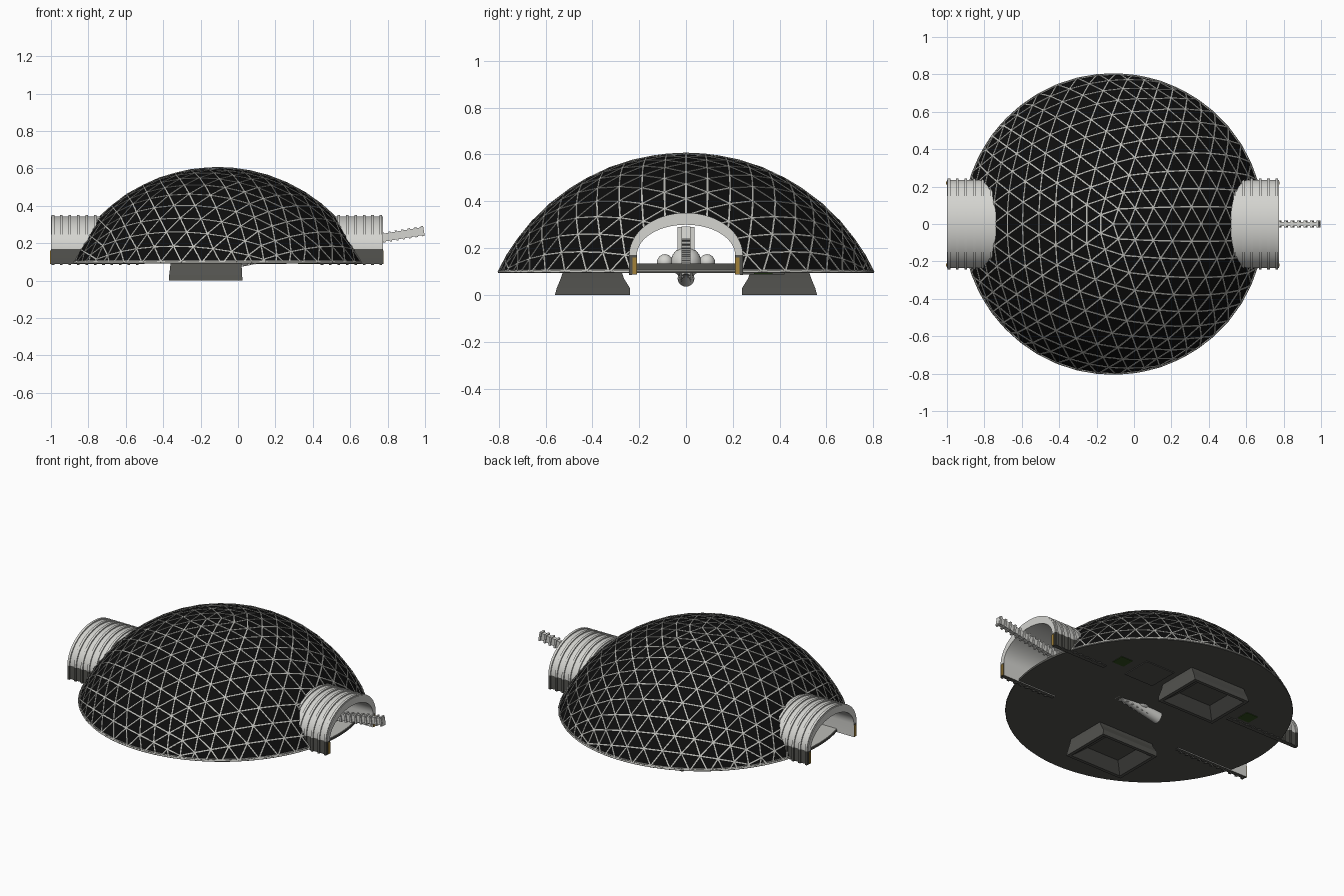
import bpy, bmesh, math
from mathutils import Vector, Matrix

if "Cube" in bpy.data.objects:
    bpy.data.objects.remove(bpy.data.objects["Cube"])

CX, R, RIM_Z = -0.11, 0.89, 0.10          # dome axis, sphere radius, rim height
C = Vector((CX, 0, 0.605 - R))


def mat(name, r, g, b):
    m = bpy.data.materials.new(name)
    m.diffuse_color = (r, g, b, 1)
    m.use_nodes = True
    m.node_tree.nodes["Principled BSDF"].inputs["Base Color"].default_value = m.diffuse_color
    return m


BLACK = mat("panel_black", 0.004, 0.004, 0.004)
STRUT = mat("strut_grey", 0.50, 0.50, 0.47)
WHITE = mat("shell_white", 0.66, 0.66, 0.63)
DARK = mat("dark_grey", 0.085, 0.085, 0.077)
GOLD = mat("gold", 0.36, 0.22, 0.04)
GREEN = mat("dark_green", 0.03, 0.07, 0.012)


def finish(name, bm, mats, smooth=False):
    bmesh.ops.recalc_face_normals(bm, faces=bm.faces[:])
    me = bpy.data.meshes.new(name)
    bm.to_mesh(me)
    bm.free()
    for m in mats:
        me.materials.append(m)
    ob = bpy.data.objects.new(name, me)
    bpy.context.collection.objects.link(ob)
    if smooth:
        bpy.ops.object.select_all(action='DESELECT')
        ob.select_set(True)
        bpy.context.view_layer.objects.active = ob
        bpy.ops.object.shade_smooth_by_angle(angle=math.radians(35))
    return ob


def add_box(bm, lo, hi, m=Matrix()):
    lo, hi = Vector(lo), Vector(hi)
    s = hi - lo
    bmesh.ops.create_cube(bm, size=1, matrix=m @ Matrix.Translation((lo + hi) / 2) @ Matrix.Diagonal((*s, 1)))


def box(name, lo, hi, m):
    bm = bmesh.new()
    add_box(bm, lo, hi)
    return finish(name, bm, [m])


def disc(name, r, z0, z1, m):
    bm = bmesh.new()
    bmesh.ops.create_cone(bm, cap_ends=True, segments=96, radius1=r, radius2=r, depth=z1 - z0,
                          matrix=Matrix.Translation((CX, 0, (z0 + z1) / 2)))
    return finish(name, bm, [m], True)


# arch cross-section shared by tunnels and dome openings
SPRING = 0.17


def arch(w, h, z0=0.088, n=28):
    pts = [(w, z0)]
    pts += [(w * math.cos(math.pi * i / n), SPRING + h * math.sin(math.pi * i / n)) for i in range(n + 1)]
    return pts + [(-w, z0)]


def in_arch(p):
    if abs(p.y) > 0.235:
        return False
    return p.z < SPRING + 0.175 * math.sqrt(1 - (p.y / 0.235) ** 2)


# geodesic cap: icosahedron divided evenly, pushed to the sphere, cut at the rim
FREQ = 10
ico = bmesh.new()
bmesh.ops.create_icosphere(ico, subdivisions=1, radius=1)
dome = bmesh.new()
for f in ico.faces:
    a, b, c = [v.co for v in f.verts]
    g = {}
    for i in range(FREQ + 1):
        for j in range(FREQ + 1 - i):
            g[i, j] = dome.verts.new(C + R * (a * (FREQ - i - j) + b * i + c * j).normalized())
    for i in range(FREQ):
        for j in range(FREQ - i):
            dome.faces.new((g[i, j], g[i + 1, j], g[i, j + 1]))
            if i + j < FREQ - 1:
                dome.faces.new((g[i + 1, j], g[i + 1, j + 1], g[i, j + 1]))
ico.free()
bmesh.ops.remove_doubles(dome, verts=dome.verts[:], dist=0.0005)
bmesh.ops.bisect_plane(dome, geom=dome.verts[:] + dome.edges[:] + dome.faces[:], dist=0.0005,
                       plane_co=(0, 0, RIM_Z), plane_no=(0, 0, 1), clear_inner=True)

# struts along every edge, trimmed where the tunnels pass through
bm = bmesh.new()
for e in dome.edges:
    a, b = [v.co.copy() for v in e.verts]
    if in_arch(a) and in_arch(b):
        continue
    if in_arch(a) or in_arch(b):
        if in_arch(a):
            a, b = b, a
        lo, hi = 0.0, 1.0
        for _ in range(10):
            t = (lo + hi) / 2
            if in_arch(a.lerp(b, t)):
                hi = t
            else:
                lo = t
        b = a.lerp(b, lo)
    d = b - a
    if d.length < 0.004:
        continue
    n = ((a + b) / 2 - C).normalized()
    x = d.normalized()
    y = n.cross(x).normalized()
    m = Matrix.Translation((a + b) / 2) @ Matrix((x, y, x.cross(y))).transposed().to_4x4()
    add_box(bm, (-d.length / 2, -0.0036, -0.005), (d.length / 2, 0.0036, 0.003), m)
finish("dome_struts", bm, [STRUT])

# black panels with arched openings
panels = finish("dome_panels", dome, [BLACK])
sol = panels.modifiers.new("thickness", 'SOLIDIFY')
sol.thickness, sol.offset = 0.01, -1
bm = bmesh.new()
ends = [[bm.verts.new((x, y, z)) for y, z in arch(0.235, 0.175, 0.05)] for x in (-1.1, 0.9)]
bm.faces.new(ends[0])
bm.faces.new(ends[1])
for i in range(len(ends[0])):
    k = (i + 1) % len(ends[0])
    bm.faces.new((ends[0][i], ends[0][k], ends[1][k], ends[1][i]))
cutter = finish("opening_cutter", bm, [BLACK])
cutter.hide_render = True
boo = panels.modifiers.new("openings", 'BOOLEAN')
boo.operation, boo.solver, boo.object = 'DIFFERENCE', 'EXACT', cutter
bpy.context.view_layer.objects.active = panels
for md in ("thickness", "openings"):
    bpy.ops.object.modifier_apply(modifier=md)
bpy.data.objects.remove(cutter)

# floor disc, raised inner deck, pale rim ring
disc("floor", 0.803, 0.093, 0.104, DARK)
disc("inner_deck", 0.66, 0.100, 0.135, DARK)
disc("rim_ring", 0.800, 0.103, 0.109, STRUT)


# tunnels: arched shell plus ribs, lower walls dark
def add_arch(bm, x0, x1, outer, inner):
    st = [[bm.verts.new(p) for p in ((x0, *o), (x1, *o), (x1, *i), (x0, *i))] for o, i in zip(outer, inner)]
    for s in range(len(st) - 1):
        dark = s in (0, len(st) - 2)
        for k in range(4):
            f = bm.faces.new((st[s][k], st[s][(k + 1) % 4], st[s + 1][(k + 1) % 4], st[s + 1][k]))
            f.material_index = 1 if dark and k != 2 else 0
    bm.faces.new(st[0]).material_index = 1
    bm.faces.new(st[-1]).material_index = 1


for side, outer_x, inner_x in (("left", -1.0, -0.50), ("right", 0.775, 0.40)):
    sg = 1 if inner_x > outer_x else -1
    bm = bmesh.new()
    add_arch(bm, outer_x, inner_x, arch(0.236, 0.174), arch(0.21, 0.13))
    for k in range(int(abs(inner_x - outer_x) / 0.045)):
        x = outer_x + sg * (0.004 + 0.045 * k)
        add_arch(bm, x, x + sg * 0.014, arch(0.243, 0.181, 0.085), arch(0.23, 0.168, 0.085))
    finish(side + "_tunnel", bm, [WHITE, DARK], True)
    for ys in (-1, 1):
        box(side + "_tunnel_gold_strip", (outer_x - 0.004, ys * 0.220 - 0.008, 0.09),
            (outer_x + 0.004, ys * 0.220 + 0.008, 0.16), GOLD)

# two flared feet with a sloping recess underneath
for sg, side in ((-1, "front"), (1, "back")):
    bm = bmesh.new()
    loops = [((-0.36, 0.02), (0.275, 0.525), 0.10), ((-0.363, 0.02), (0.265, 0.535), 0.07),
             ((-0.368, 0.022), (0.240, 0.552), 0.03), ((-0.37, 0.024), (0.240, 0.56), 0.0),
             ((-0.35, 0.004), (0.26, 0.54), 0.0), ((-0.285, -0.065), (0.32, 0.48), 0.05)]
    rings = [[bm.verts.new((x, sg * y, z)) for x, y in
              ((xs[0], ys[0]), (xs[1], ys[0]), (xs[1], ys[1]), (xs[0], ys[1]))] for xs, ys, z in loops]
    for p, q in zip(rings, rings[1:]):
        for k in range(4):
            bm.faces.new((p[k], p[(k + 1) % 4], q[(k + 1) % 4], q[k]))
    bm.faces.new(rings[0])
    bm.faces.new(rings[-1])
    finish(side + "_foot", bm, [DARK])

# plates under the floor
box("under_hatch", (0.06, 0.23, 0.088), (0.26, 0.42, 0.094), DARK)
box("green_plate_right", (0.32, 0.29, 0.090), (0.40, 0.37, 0.094), GREEN)
box("green_plate_left", (-0.62, 0.26, 0.090), (-0.54, 0.34, 0.094), GREEN)

# tilted ribbed boom running out through the right tunnel
TILT = Matrix.Translation((1.0, 0, 0.267)) @ Matrix.Rotation(math.radians(-9.5), 4, 'Y')
bm = bmesh.new()
add_box(bm, (-1.17, -0.012, -0.021), (-0.006, 0.012, 0.021), TILT)
for k in range(33):
    x = -0.008 - 0.035 * k
    add_box(bm, (x - 0.012, -0.019, -0.027), (x, 0.019, 0.027), TILT)
finish("boom", bm, [WHITE])

# boom base: tapered breech, pivot ball and side balls
bm = bmesh.new()
bmesh.ops.create_cone(bm, cap_ends=True, segments=16, radius1=0.036, radius2=0.02, depth=0.38,
                      matrix=TILT @ Matrix.Translation((-1.0, 0, 0)) @ Matrix.Rotation(math.pi / 2, 4, 'Y'))
finish("boom_breech", bm, [WHITE], True)
bm = bmesh.new()
for y, r in ((0, 0.065), (-0.09, 0.034), (0.09, 0.034)):
    bmesh.ops.create_uvsphere(bm, u_segments=24, v_segments=12, radius=r,
                              matrix=Matrix.Translation((-0.05, y, 0.14)))
finish("pivot_balls", bm, [WHITE], True)
box("pivot_axle", (-0.062, -0.12, 0.128), (-0.038, 0.12, 0.152), DARK)
for ys in (-1, 1):
    box("pivot_post", (-0.09, ys * 0.028 - 0.008, 0.13), (-0.03, ys * 0.028 + 0.008, 0.29), WHITE)
